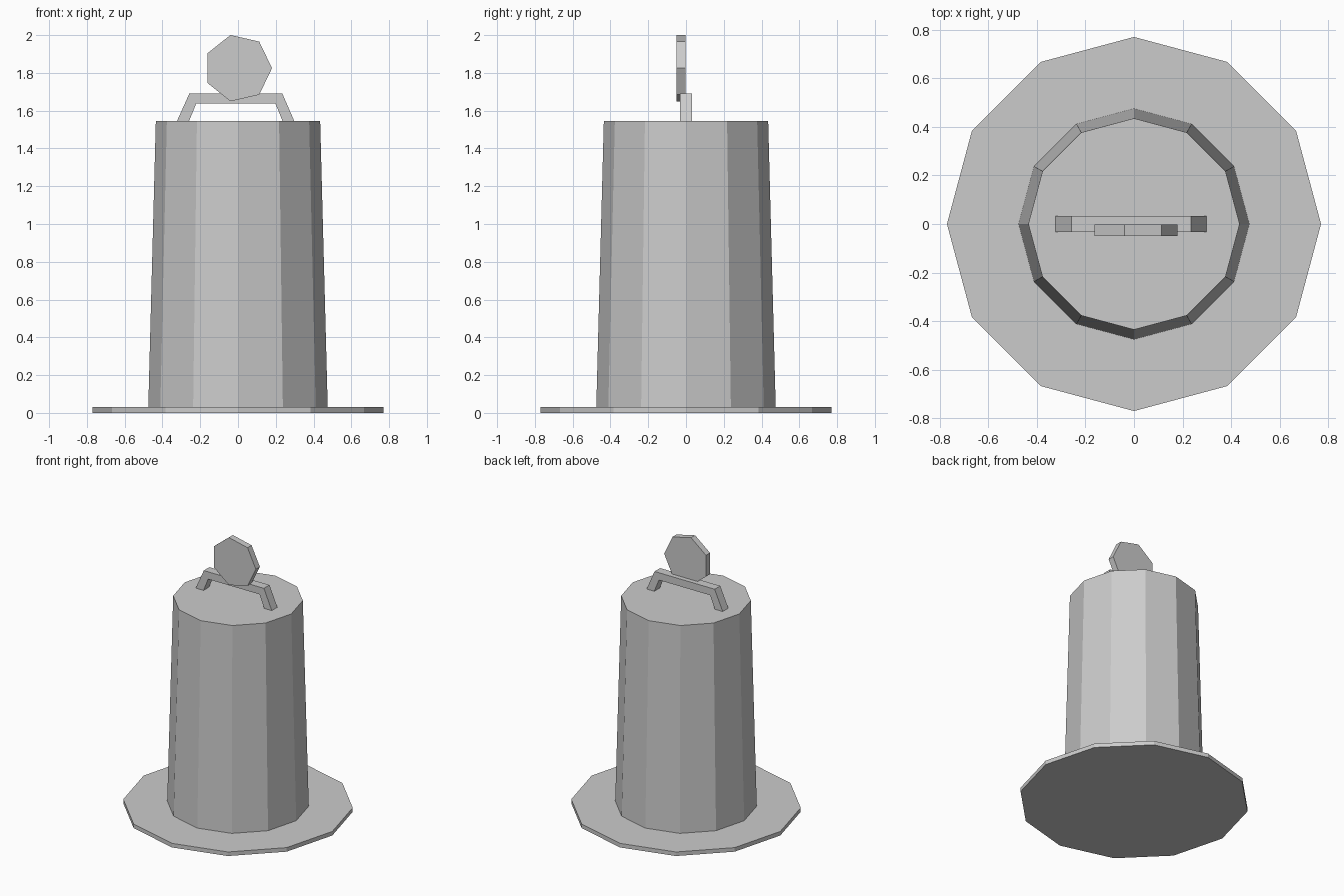
import bpy
import bmesh
from math import cos, sin, tau

cube = bpy.data.objects.get("Cube")
if cube:
    bpy.data.objects.remove(cube, do_unlink=True)

# Single plain metal colour
metal = bpy.data.materials.new("light_grey_metal")
GREY = (0.6, 0.6, 0.6, 1.0)
metal.diffuse_color = GREY
metal.use_nodes = True
metal.node_tree.nodes["Principled BSDF"].inputs["Base Color"].default_value = GREY


def finish(name, bm):
    bmesh.ops.recalc_face_normals(bm, faces=bm.faces)
    mesh = bpy.data.meshes.new(name)
    bm.to_mesh(mesh)
    bm.free()
    mesh.materials.append(metal)
    obj = bpy.data.objects.new(name, mesh)
    bpy.context.collection.objects.link(obj)
    return obj


def frustum(name, r_bottom, r_top, z0, z1, sides=12):
    """Faceted upright solid with its first corner on +x."""
    bm = bmesh.new()
    rings = [[bm.verts.new((r * cos(tau * i / sides), r * sin(tau * i / sides), z))
              for i in range(sides)] for r, z in ((r_bottom, z0), (r_top, z1))]
    low, high = rings
    bm.faces.new(low)
    bm.faces.new(high)
    for i in range(sides):
        j = (i + 1) % sides
        bm.faces.new((low[i], low[j], high[j], high[i]))
    return finish(name, bm)


def plate(name, outline, y0, y1):
    """Extrude an x-z outline from y0 to y1."""
    bm = bmesh.new()
    face = bm.faces.new([bm.verts.new((x, y0, z)) for x, z in outline])
    ext = bmesh.ops.extrude_face_region(bm, geom=[face])["geom"]
    verts = [v for v in ext if isinstance(v, bmesh.types.BMVert)]
    bmesh.ops.translate(bm, verts=verts, vec=(0, y1 - y0, 0))
    return finish(name, bm)


# Wide flat foot and tapered body
frustum("base_flange", 0.77, 0.77, 0.0, 0.03)
frustum("body", 0.475, 0.435, 0.03, 1.545)

# Bent strap handle on the lid
outer = [(-0.323, 1.545), (-0.257, 1.692), (0.234, 1.692), (0.298, 1.545)]
inner = [(0.236, 1.545), (0.198, 1.638), (-0.221, 1.638), (-0.259, 1.545)]
plate("handle", outer + inner, -0.032, 0.033)

# Seven-sided tag standing in front of the handle
tag = [(0.18 * cos(tau * i / 7), 1.825 + 0.18 * sin(tau * i / 7)) for i in range(7)]
plate("round_tag", tag, -0.049, -0.002)
